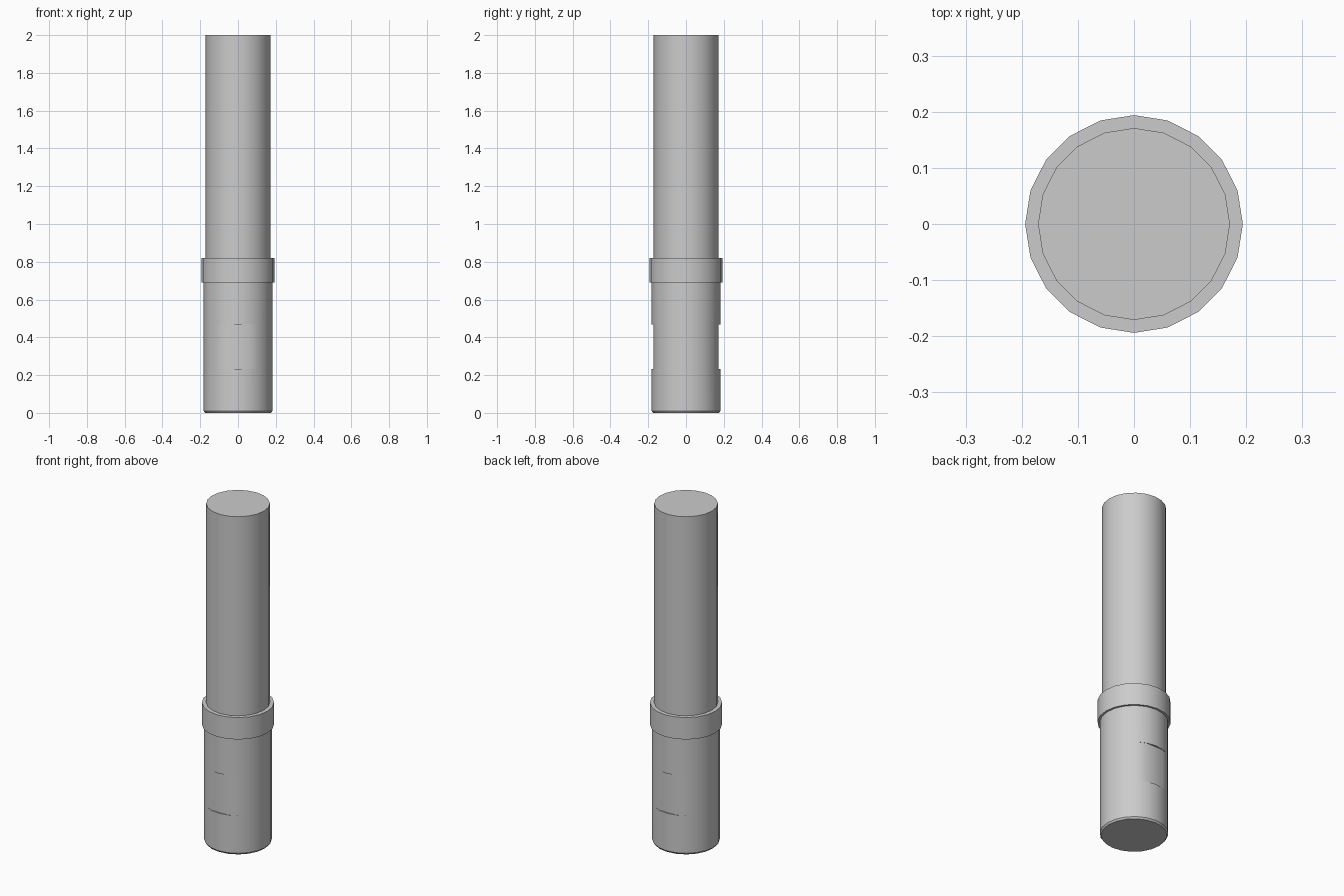
import bpy
import bmesh
from math import sin, cos, tau, radians

cube = bpy.data.objects.get("Cube")
if cube:
    bpy.data.objects.remove(cube, do_unlink=True)

TUBE, BODY, COLLAR, BORE = 0.171, 0.182, 0.194, 0.103
FLAT = 0.171      # distance of the two wrench flats from the axis
HEIGHT = 2.0

grey = bpy.data.materials.new("plain grey")
grey.use_nodes = True
colour = (0.6, 0.6, 0.6, 1)
grey.diffuse_color = colour
grey.node_tree.nodes["Principled BSDF"].inputs["Base Color"].default_value = colour

bm = bmesh.new()


def ring(radius, z, sides, limit=1.0):
    """Closed loop of edges; limit flattens it at the front and back."""
    verts = []
    for i in range(sides):
        a = tau * i / sides
        y = max(-limit, min(limit, radius * sin(a)))
        verts.append(bm.verts.new((radius * cos(a), y, z)))
    return verts


def join(a, b):
    """Band of quads between two rings with equal sides."""
    n = len(a)
    for i in range(n):
        j = (i + 1) % n
        bm.faces.new((a[i], a[j], b[j], b[i]))


def loop_edges(verts):
    return [bm.edges.get((verts[i - 1], verts[i])) for i in range(len(verts))]


# Outer wall: chamfered foot, sleeve with two flats, collar, long tube
profile = [
    (BODY - 0.007, 0, 1), (BODY, 0.01, 1),
    (BODY, 0.232, 1), (BODY, 0.232, FLAT),
    (BODY, 0.468, FLAT), (BODY, 0.468, 1),
    (BODY, 0.69, 1), (COLLAR, 0.69, 1),
    (COLLAR, 0.82, 1), (TUBE, 0.82, 1), (TUBE, HEIGHT, 1),
]
outer = [ring(r, z, 20, limit) for r, z, limit in profile]
for low, high in zip(outer, outer[1:]):
    join(low, high)

# Through bore and the annular ends
bore = [ring(BORE, z, 16) for z in (0, HEIGHT)]
join(*bore)
for rim, hole in ((outer[0], bore[0]), (outer[-1], bore[1])):
    bmesh.ops.bridge_loops(bm, edges=loop_edges(rim) + loop_edges(hole))

# Merge the rings where the flats do not cut
bmesh.ops.remove_doubles(bm, verts=bm.verts, dist=0.0001)
bmesh.ops.recalc_face_normals(bm, faces=bm.faces)

mesh = bpy.data.meshes.new("collared_tube")
bm.to_mesh(mesh)
bm.free()
mesh.materials.append(grey)
tube = bpy.data.objects.new("collared_tube", mesh)
bpy.context.collection.objects.link(tube)

bpy.ops.object.select_all(action="DESELECT")
tube.select_set(True)
bpy.context.view_layer.objects.active = tube
bpy.ops.object.shade_smooth_by_angle(angle=radians(30))
